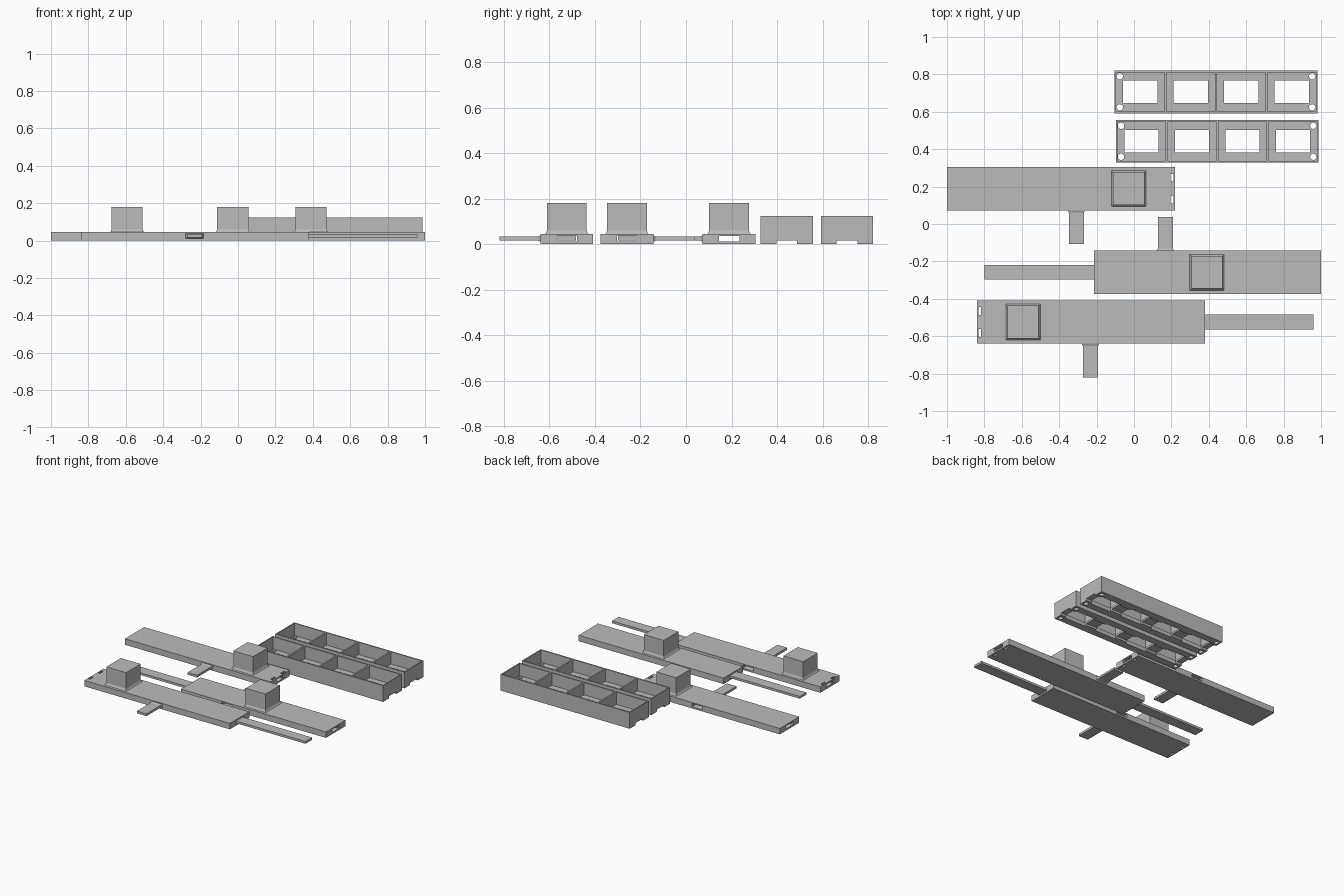
import bpy, bmesh, math
from mathutils import Matrix

if "Cube" in bpy.data.objects:
    bpy.data.objects.remove(bpy.data.objects["Cube"])

grey = bpy.data.materials.new("plain grey")
grey.diffuse_color = (0.5, 0.5, 0.5, 1)
grey.use_nodes = True
grey.node_tree.nodes["Principled BSDF"].inputs["Base Color"].default_value = grey.diffuse_color


def finish(name, bm):
    bmesh.ops.recalc_face_normals(bm, faces=bm.faces)
    me = bpy.data.meshes.new(name)
    bm.to_mesh(me)
    bm.free()
    me.materials.append(grey)
    ob = bpy.data.objects.new(name, me)
    bpy.context.collection.objects.link(ob)
    return ob


def box(name, x0, x1, y0, y1, z0, z1):
    bm = bmesh.new()
    size = Matrix.Diagonal((x1 - x0, y1 - y0, z1 - z0, 1))
    place = Matrix.Translation(((x0 + x1) / 2, (y0 + y1) / 2, (z0 + z1) / 2))
    bmesh.ops.create_cube(bm, size=1, matrix=place @ size)
    return finish(name, bm)


def loft(name, rings):
    """Solid through a list of four-point rings."""
    bm = bmesh.new()
    loops = [[bm.verts.new(p) for p in r] for r in rings]
    for a, b in zip(loops, loops[1:]):
        for i in range(4):
            j = (i + 1) % 4
            bm.faces.new((a[i], a[j], b[j], b[i]))
    bm.faces.new(loops[0])
    bm.faces.new(loops[-1])
    return finish(name, bm)


def cylinder(name, x, y, r, z0, z1):
    bm = bmesh.new()
    bmesh.ops.create_cone(bm, cap_ends=True, segments=24, radius1=r, radius2=r, depth=z1 - z0,
                          matrix=Matrix.Translation((x, y, (z0 + z1) / 2)))
    return finish(name, bm)


def cut(ob, cutters):
    bpy.context.view_layer.objects.active = ob
    for c in cutters:
        c.hide_render = True
        mod = ob.modifiers.new("cut", 'BOOLEAN')
        mod.operation = 'DIFFERENCE'
        mod.solver = 'EXACT'
        mod.object = c
        bpy.ops.object.modifier_apply(modifier=mod.name)
        bpy.data.objects.remove(c)


def slider(tag, x0, x1, y0, block_x, tab_x, side, slit_x, through):
    """Flat case with guide channels, a raised block and a side tab."""
    y1, yc = y0 + 0.232, y0 + 0.116
    case = box(tag + "_case", x0, x1, y0, y1, 0, 0.045)
    cutters = [box("channel", x0 - .1, x1 + .1, yc - .045, yc + .045, .012, .036),
               box("cross_channel", tab_x - .045, tab_x + .045, y0 - .1, y1 + .1, .0122, .0358)]
    # pair of slits near one end
    for s in (-1, 1):
        ys = yc + s * 0.058
        cutters.append(box("slit", slit_x - .007, slit_x + .007, ys - .021, ys + .021,
                           -.1, .1 if through else .02))
    cut(case, cutters)
    # block with a flared foot
    rings = []
    for z, g in ((.044, .01), (.05, .004), (.06, 0), (.18, 0)):
        hx, hy = .083 + g, .087 + g
        rings.append([(block_x + sx * hx, yc + sy * hy, z)
                      for sx, sy in ((-1, -1), (1, -1), (1, 1), (-1, 1))])
    loft(tag + "_block", rings)
    # tab with a flared root, starting inside the case
    edge = y0 if side < 0 else y1
    rings = []
    for d, hx, hz in ((-.02, .0445, .0115), (0, .0475, .0135), (.012, .04, .0085), (.18, .04, .0085)):
        rings.append([(tab_x + sx * hx, edge + side * d, .0245 + sz * hz)
                      for sx, sz in ((-1, -1), (1, -1), (1, 1), (-1, 1))])
    loft(tag + "_tab", rings)


slider("rear", -1.0, 0.22, 0.073, -0.028, -0.308, -1, 0.203, True)
slider("middle", -0.215, 1.0, -0.375, 0.39, 0.168, 1, 0.98, False)
slider("front", -0.84, 0.38, -0.64, -0.593, -0.233, -1, -0.824, True)

# thin rods sliding in the channels
box("middle_rod", -0.80, -0.02, -0.298, -0.218, 0.017, 0.034)
box("front_rod", 0.18, 0.96, -0.564, -0.484, 0.017, 0.034)


def tray(name, x0, y0):
    """Four-compartment open tray with windows in the floor."""
    x1, y1, yc = x0 + 1.083, y0 + 0.229, y0 + 0.1145
    ob = box(name, x0, x1, y0, y1, 0, 0.123)
    pitch = 0.27
    mid = (x0 + x1) / 2
    cutters = [box("underside_groove", x0 - .1, x1 + .1, yc - .046, yc + .046, -.1, .016)]
    for i in range(4):
        c = mid + (i - 1.5) * pitch
        cutters.append(box("compartment", c - .129, c + .129, y0 + .010, y1 - .010, .03, .2))
        cutters.append(box("window", c - .091, c + .091, yc - .06, yc + .06, -.1, .1))
    for sx in (-1, 1):
        for sy in (-1, 1):
            cutters.append(cylinder("screw_hole", mid + sx * .514, yc + sy * .083, .017, -.1, .1))
    cut(ob, cutters)


tray("rear_tray", -0.103, 0.592)
tray("front_tray", -0.097, 0.328)
